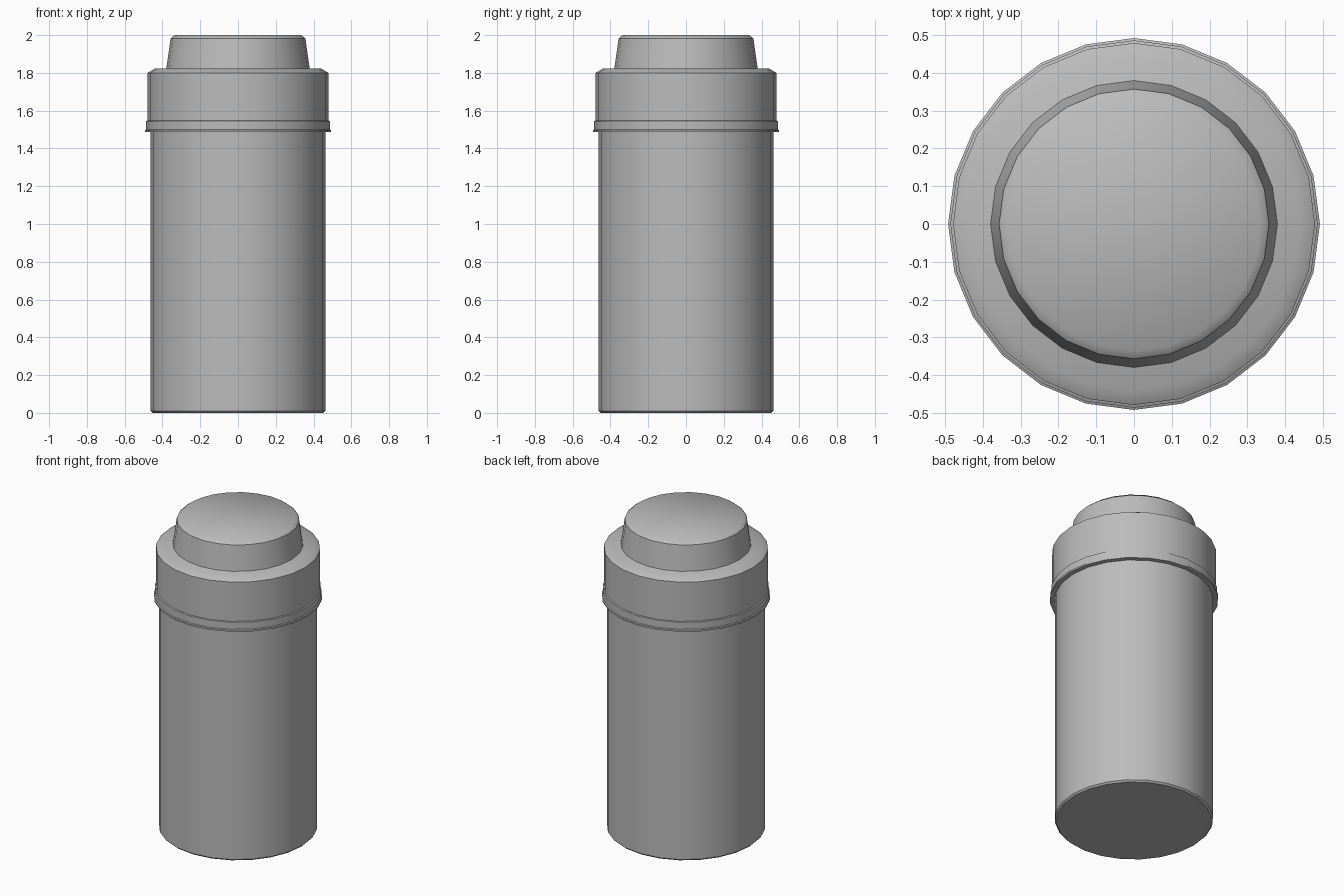
import bpy, bmesh, math

cube = bpy.data.objects.get("Cube")
if cube:
    bpy.data.objects.remove(cube, do_unlink=True)

SIDES = 24

grey = bpy.data.materials.new("plain grey")
grey.use_nodes = True
color = (0.5, 0.5, 0.5, 1)
grey.diffuse_color = color
grey.node_tree.nodes["Principled BSDF"].inputs["Base Color"].default_value = color


def lathe(name, profile, sharp_angle=32):
    """Turn a bottom-to-top (radius, height) profile into a capped solid."""
    bm = bmesh.new()
    rings = []
    for r, z in profile:
        angles = [math.tau * i / SIDES for i in range(SIDES)]
        rings.append([bm.verts.new((r * math.cos(a), r * math.sin(a), z)) for a in angles])
    for low, high in zip(rings, rings[1:]):
        for i in range(SIDES):
            j = (i + 1) % SIDES
            bm.faces.new((low[i], low[j], high[j], high[i]))
    bm.faces.new(rings[0][::-1])
    bm.faces.new(rings[-1])
    mesh = bpy.data.meshes.new(name)
    bm.to_mesh(mesh)
    bm.free()
    mesh.materials.append(grey)
    obj = bpy.data.objects.new(name, mesh)
    bpy.context.collection.objects.link(obj)
    bpy.ops.object.select_all(action="DESELECT")
    obj.select_set(True)
    bpy.context.view_layer.objects.active = obj
    bpy.ops.object.shade_smooth_by_angle(angle=math.radians(sharp_angle))
    return obj


# Tall container with a fine bevel at the foot
lathe("body", [(0.452, 0), (0.462, 0.01), (0.462, 1.52)])

# Wide collar with a stepped rim and a bevelled shoulder
lathe("collar", [(0.492, 1.487), (0.492, 1.497), (0.486, 1.5), (0.486, 1.545),
                 (0.479, 1.548), (0.479, 1.80), (0.44, 1.823)])

# Tapered cap with a softened top edge
lathe("cap", [(0.38, 1.82), (0.357, 1.982), (0.335, 2.0)], sharp_angle=42)
